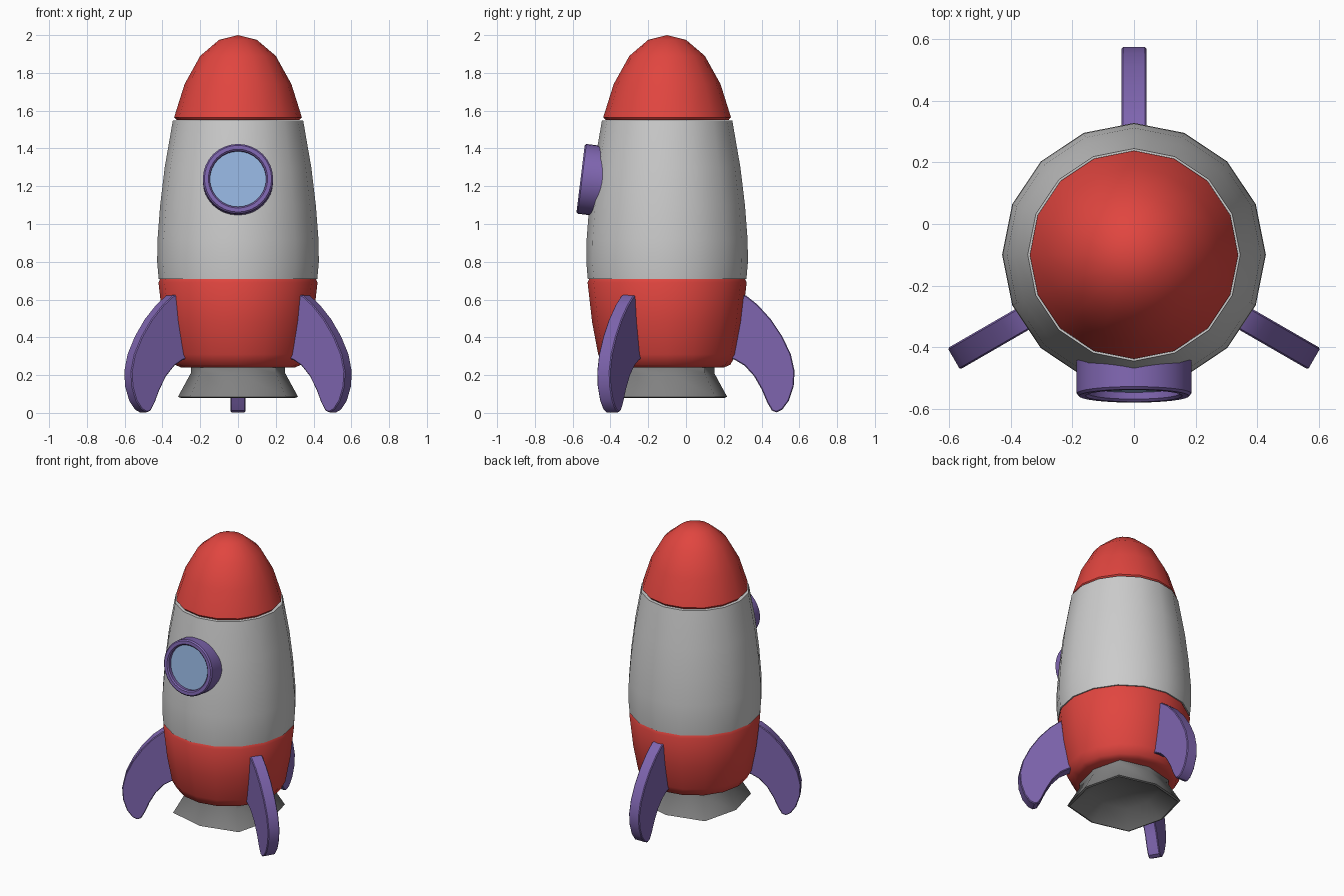
import bpy, bmesh, math
from mathutils import Matrix, Vector

if "Cube" in bpy.data.objects:
    bpy.data.objects.remove(bpy.data.objects["Cube"])

AXIS_Y = -0.10  # the rocket's centre line


def material(name, rgb):
    m = bpy.data.materials.new(name)
    m.diffuse_color = (*rgb, 1)
    m.use_nodes = True
    m.node_tree.nodes["Principled BSDF"].inputs["Base Color"].default_value = m.diffuse_color
    return m


RED = material("red", (0.75, 0.06, 0.05))
PURPLE = material("purple", (0.21, 0.13, 0.43))
GLASS = material("pale_blue", (0.30, 0.46, 0.74))
DARK = material("dark_grey", (0.22, 0.22, 0.22))


def finish(name, bm, mat=None, matrix=None, angle=40):
    bmesh.ops.recalc_face_normals(bm, faces=bm.faces)
    me = bpy.data.meshes.new(name)
    bm.to_mesh(me)
    bm.free()
    ob = bpy.data.objects.new(name, me)
    bpy.context.collection.objects.link(ob)
    ob.matrix_world = matrix or Matrix.Translation((0, AXIS_Y, 0))
    if mat:
        me.materials.append(mat)
    bpy.ops.object.select_all(action='DESELECT')
    bpy.context.view_layer.objects.active = ob
    ob.select_set(True)
    bpy.ops.object.shade_smooth_by_angle(angle=math.radians(angle))
    return ob


def lathe(name, profile, sides, mat=None, matrix=None, closed=False, diagonal=1.0, angle=40):
    """Revolve (radius, z) points; diagonal pushes every second side outward."""
    bm = bmesh.new()
    rings = []
    for r, z in profile:
        if r == 0:
            rings.append([bm.verts.new((0, 0, z))] * sides)
            continue
        ring = []
        for i in range(sides):
            a = math.tau * i / sides
            k = r * (diagonal if i % 2 else 1)
            ring.append(bm.verts.new((k * math.cos(a), k * math.sin(a), z)))
        rings.append(ring)
    pairs = list(zip(rings, rings[1:]))
    if closed:
        pairs.append((rings[-1], rings[0]))
    for lo, hi in pairs:
        for i in range(sides):
            j = (i + 1) % sides
            bm.faces.new(list(dict.fromkeys((lo[i], lo[j], hi[j], hi[i]))))
    return finish(name, bm, mat, matrix, angle)


# Body sections
lathe("nose_cone", [(0, 1.55), (0.325, 1.55), (0.338, 1.565), (0.283, 1.74), (0.20, 1.89),
                    (0.10, 1.975), (0, 2.0)], 16, RED)
lathe("hull", [(0, 0.71), (0.42, 0.71), (0.428, 0.80), (0.426, 0.92), (0.412, 1.10),
               (0.388, 1.30), (0.345, 1.548), (0, 1.548)], 16)
lathe("lower_body", [(0, 0.24), (0.30, 0.24), (0.335, 0.255), (0.365, 0.31), (0.397, 0.48),
                     (0.421, 0.69), (0.412, 0.71), (0, 0.71)], 16, RED)

# Squarish eight-sided exhaust, hollow underneath
lathe("nozzle", [(0, 0.26), (0.25, 0.26), (0.25, 0.21), (0.318, 0.085), (0.305, 0.08),
                 (0.20, 0.17), (0, 0.19)], 8, DARK, diagonal=1.13, angle=60)

# Porthole, tilted to follow the hull
normal = Vector((0, -math.cos(math.radians(7)), math.sin(math.radians(7))))
place = Matrix.Translation((0, -0.558, 1.24)) @ normal.to_track_quat('Z', 'Y').to_matrix().to_4x4()
lathe("window_frame", [(0.186, -0.13), (0.186, -0.008), (0.178, 0), (0.157, 0), (0.149, -0.008),
                       (0.149, -0.13)], 32, PURPLE, place, closed=True)
lathe("window_glass", [(0, -0.03), (0.152, -0.03), (0.152, -0.10), (0, -0.10)], 32, GLASS, place)

# Three fins: outline as (distance from axis, height)
FIN = [(0.33, 0.29), (0.385, 0.60), (0.395, 0.625), (0.42, 0.62), (0.48, 0.572), (0.55, 0.495),
       (0.61, 0.405), (0.655, 0.31), (0.675, 0.22), (0.67, 0.14), (0.645, 0.065),
       (0.61, 0.018), (0.58, 0.003), (0.555, 0.012), (0.53, 0.055), (0.50, 0.125),
       (0.46, 0.195), (0.41, 0.25), (0.36, 0.28)]
for label, deg in (("back", 90), ("left", 210), ("right", 330)):
    bm = bmesh.new()
    face = bm.faces.new([bm.verts.new((r, -0.04, z)) for r, z in FIN])
    out = bmesh.ops.extrude_face_region(bm, geom=[face])
    moved = [v for v in out["geom"] if isinstance(v, bmesh.types.BMVert)]
    bmesh.ops.translate(bm, vec=(0, 0.08, 0), verts=moved)
    rims = [e for e in bm.edges if abs(e.verts[0].co.y - e.verts[1].co.y) < 1e-5]
    bmesh.ops.bevel(bm, geom=rims, offset=0.005, segments=1, affect='EDGES')
    turn = Matrix.Translation((0, AXIS_Y, 0)) @ Matrix.Rotation(math.radians(deg), 4, 'Z')
    finish(label + "_fin", bm, PURPLE, turn)
